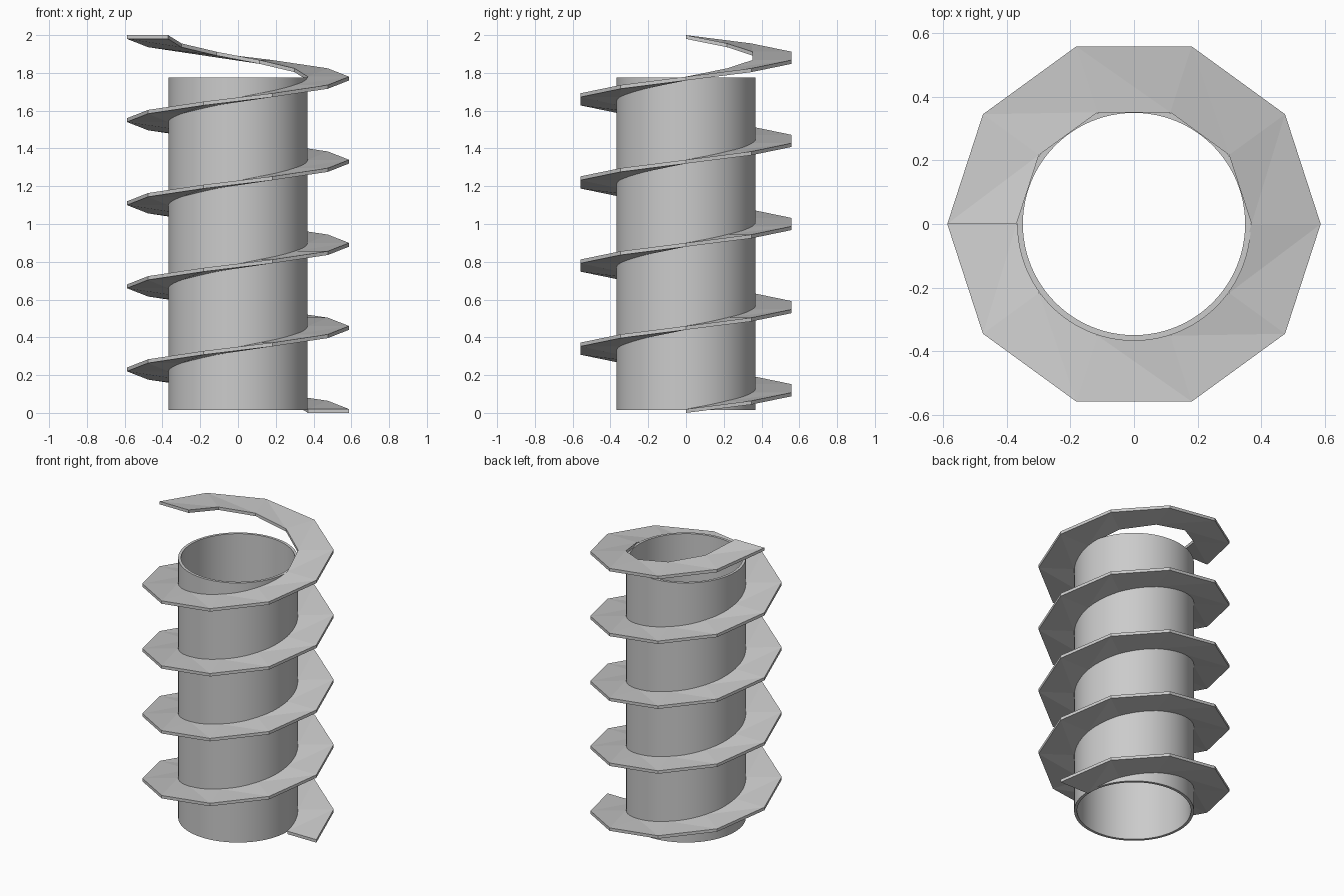
import bpy
import bmesh
from math import cos, sin, tau, radians

cube = bpy.data.objects.get("Cube")
if cube:
    bpy.data.objects.remove(cube, do_unlink=True)

# Single plain grey
grey = bpy.data.materials.new("plain grey")
grey.use_nodes = True
color = (0.6, 0.6, 0.6, 1)
grey.diffuse_color = color
grey.node_tree.nodes["Principled BSDF"].inputs["Base Color"].default_value = color

TUBE_OUTER, TUBE_INNER = 0.368, 0.35
TUBE_BOTTOM, TUBE_TOP = 0.015, 1.775
BLADE_INNER, BLADE_OUTER = 0.37, 0.588
STEPS_PER_TURN, TURNS, PITCH, THICKNESS = 10, 4.5, 0.44, 0.02


def make_object(name, bm):
    bmesh.ops.recalc_face_normals(bm, faces=bm.faces)
    mesh = bpy.data.meshes.new(name)
    bm.to_mesh(mesh)
    bm.free()
    mesh.materials.append(grey)
    obj = bpy.data.objects.new(name, mesh)
    bpy.context.collection.objects.link(obj)
    return obj


def sweep(bm, section, count, turn, rise=0, closed=False):
    """Carry a closed (radius, z) section round the axis."""
    rings = [[bm.verts.new((r * cos(i * turn), r * sin(i * turn), z + i * rise))
              for r, z in section] for i in range(count)]
    pairs = list(zip(rings, rings[1:]))
    if closed:
        pairs.append((rings[-1], rings[0]))
    else:
        bm.faces.new(rings[0])
        bm.faces.new(rings[-1])
    return rings, pairs


# Hollow core tube
bm = bmesh.new()
section = [(TUBE_INNER, TUBE_BOTTOM), (TUBE_OUTER, TUBE_BOTTOM),
           (TUBE_OUTER, TUBE_TOP), (TUBE_INNER, TUBE_TOP)]
rings, pairs = sweep(bm, section, 96, tau / 96, closed=True)
for a, b in pairs:
    for k in range(4):
        n = (k + 1) % 4
        bm.faces.new((a[k], a[n], b[n], b[k]))
tube = make_object("core_tube", bm)
bpy.ops.object.select_all(action="DESELECT")
tube.select_set(True)
bpy.context.view_layer.objects.active = tube
bpy.ops.object.shade_smooth_by_angle(angle=radians(30))

# Faceted screw blade, rising past the top of the tube
bm = bmesh.new()
section = [(BLADE_INNER, 0), (BLADE_OUTER, 0),
           (BLADE_OUTER, THICKNESS), (BLADE_INNER, THICKNESS)]
rings, pairs = sweep(bm, section, int(STEPS_PER_TURN * TURNS) + 1,
                     tau / STEPS_PER_TURN, PITCH / STEPS_PER_TURN)
for a, b in pairs:
    # Twisted top and bottom, split from inner start to outer end
    for inner, outer in ((0, 1), (3, 2)):
        bm.faces.new((a[inner], a[outer], b[outer]))
        bm.faces.new((a[inner], b[outer], b[inner]))
    # Flat rims
    for low, high in ((1, 2), (0, 3)):
        bm.faces.new((a[low], a[high], b[high], b[low]))
make_object("screw_blade", bm)
